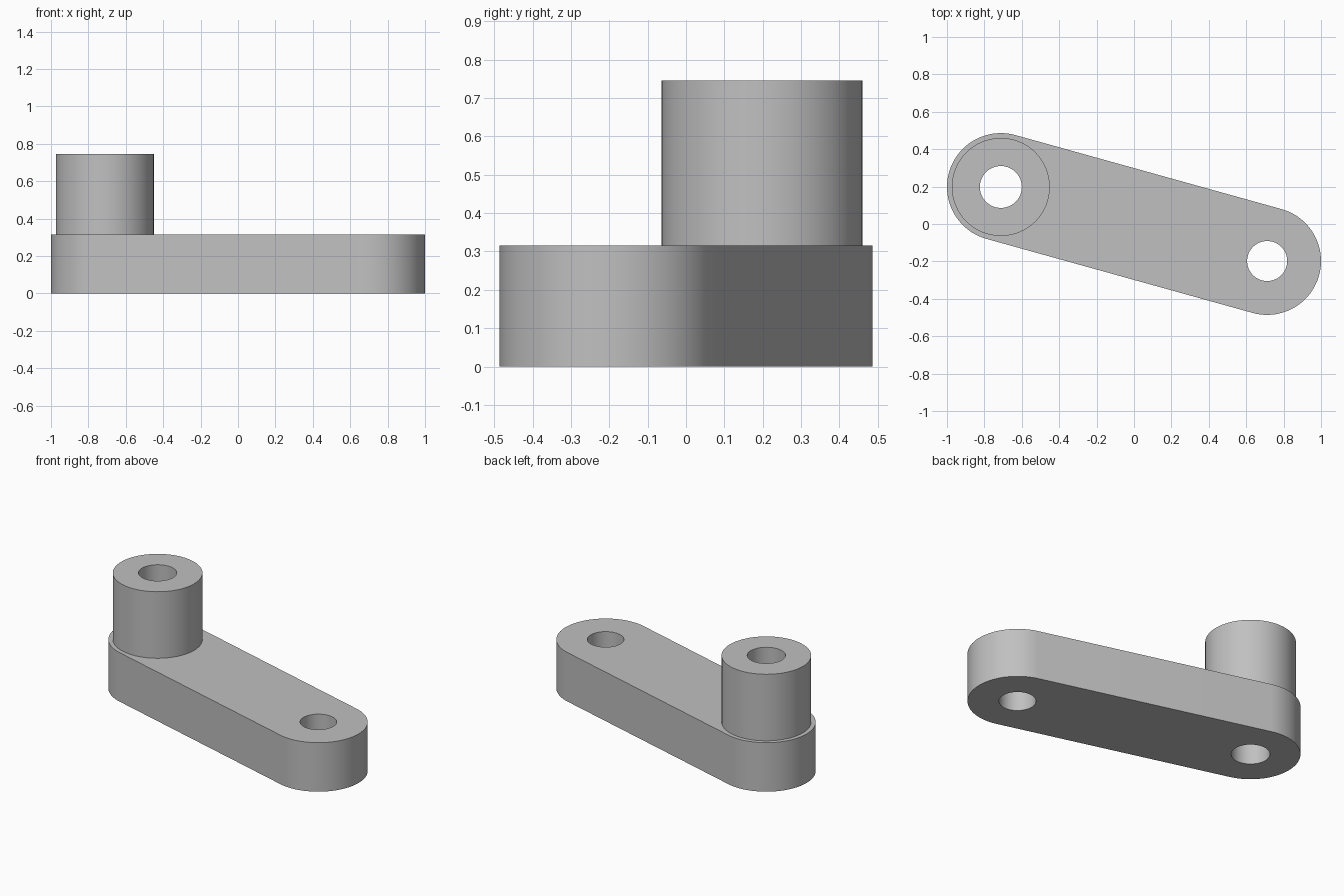
import bpy
import bmesh
from math import cos, sin, pi, atan2
from mathutils import Vector

cube = bpy.data.objects.get("Cube")
if cube:
    bpy.data.objects.remove(cube, do_unlink=True)

# Plain grey finish
grey = bpy.data.materials.new("light_grey")
grey.use_nodes = True
colour = (0.53, 0.53, 0.53, 1)
grey.diffuse_color = colour
grey.node_tree.nodes["Principled BSDF"].inputs["Base Color"].default_value = colour

ARM_TOP, BOSS_TOP = 0.316, 0.745
END_RADIUS, BOSS_RADIUS = 0.288, 0.262
BOSS_BORE, PIN_BORE = 0.112, 0.107
boss_end = Vector((-0.712, 0.198))
pin_end = -boss_end


def arc(centre, radius, start=0.0, sweep=2 * pi, steps=64):
    """Points along an arc; a full circle leaves out the repeated end."""
    count = steps if sweep >= 2 * pi else steps + 1
    angles = [start + sweep * i / steps for i in range(count)]
    return [centre + radius * Vector((cos(a), sin(a))) for a in angles]


def pierced_prism(name, loops, bottom, top, open_bottom=False):
    """Fill an outline with holes and extrude it upwards."""
    bm = bmesh.new()
    edges = []
    for loop in loops:
        verts = [bm.verts.new((p.x, p.y, bottom)) for p in loop]
        edges += [bm.edges.new((v, verts[i - 1])) for i, v in enumerate(verts)]
    bmesh.ops.triangle_fill(bm, edges=edges, use_beauty=True)
    result = bmesh.ops.extrude_face_region(bm, geom=bm.faces[:], use_keep_orig=True)
    raised = [g for g in result["geom"] if isinstance(g, bmesh.types.BMVert)]
    bmesh.ops.translate(bm, verts=raised, vec=(0, 0, top - bottom))
    bmesh.ops.recalc_face_normals(bm, faces=bm.faces[:])
    if open_bottom:
        base = [f for f in bm.faces if all(v.co.z < bottom + 0.001 for v in f.verts)]
        bmesh.ops.delete(bm, geom=base, context="FACES_ONLY")
    mesh = bpy.data.meshes.new(name)
    bm.to_mesh(mesh)
    bm.free()
    mesh.materials.append(grey)
    obj = bpy.data.objects.new(name, mesh)
    bpy.context.collection.objects.link(obj)
    bpy.ops.object.select_all(action="DESELECT")
    obj.select_set(True)
    bpy.context.view_layer.objects.active = obj
    bpy.ops.object.shade_smooth_by_angle(angle=pi / 6)
    return obj


# Round-ended arm with a bore at each end
axis = pin_end - boss_end
heading = atan2(axis.y, axis.x)
outline = (arc(pin_end, END_RADIUS, heading - pi / 2, pi, 40)
           + arc(boss_end, END_RADIUS, heading + pi / 2, pi, 40))
pierced_prism("crank_arm",
              [outline, arc(boss_end, BOSS_BORE), arc(pin_end, PIN_BORE)],
              0, ARM_TOP)

# Raised boss sharing the bore of the arm
pierced_prism("shaft_boss",
              [arc(boss_end, BOSS_RADIUS), arc(boss_end, BOSS_BORE)],
              ARM_TOP, BOSS_TOP, open_bottom=True)
